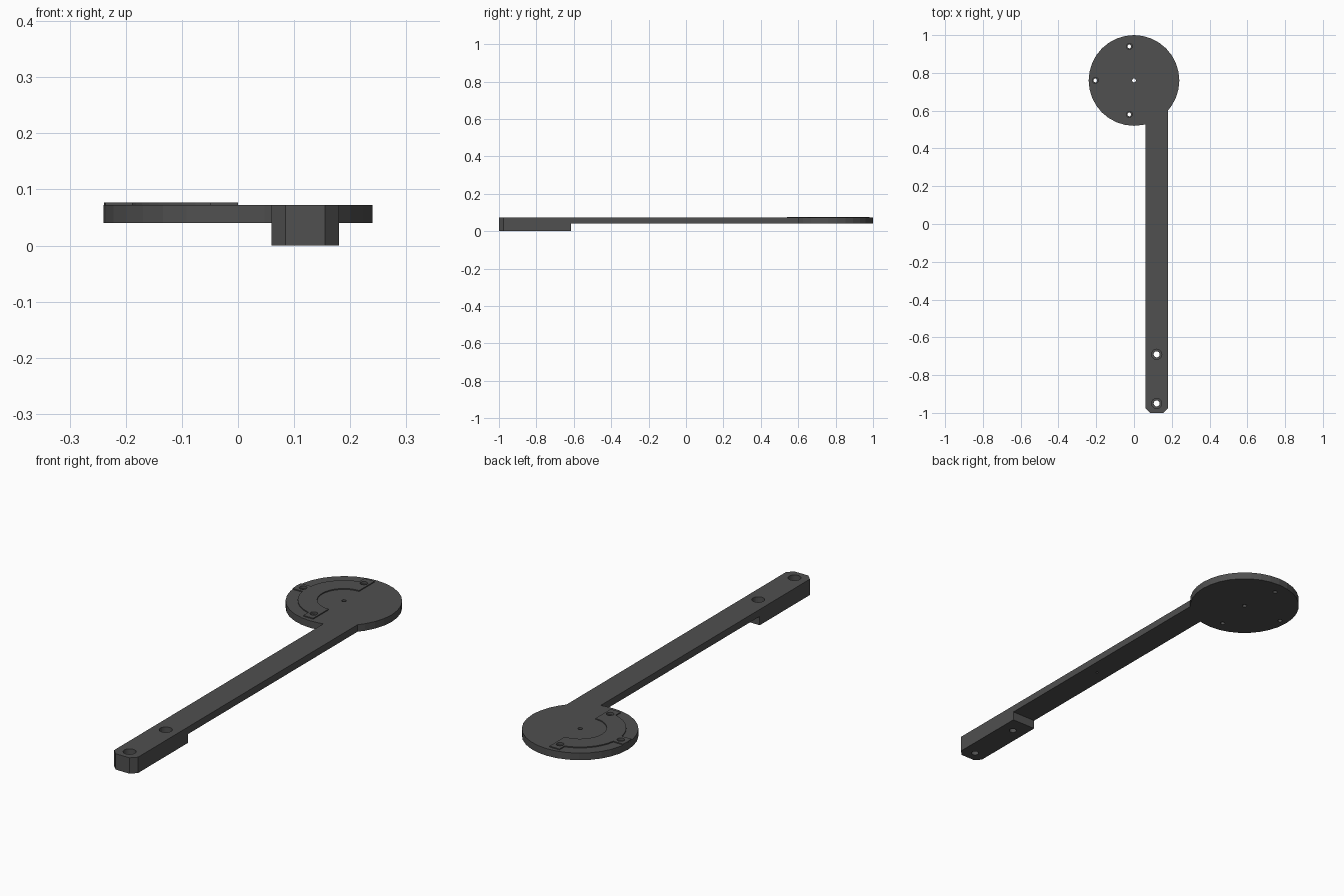
import bpy, bmesh
from math import sin, cos, radians, acos, asin, pi, degrees

if "Cube" in bpy.data.objects:
    bpy.data.objects.remove(bpy.data.objects["Cube"])

CX, CY, R = 0.0, 0.76, 0.24      # disc centre and radius
BASE, TOP, PAD = 0.04, 0.072, 0.0765


def arc(r, a0, a1, n):
    return [(r * cos(radians(a0 + (a1 - a0) * i / n)),
             r * sin(radians(a0 + (a1 - a0) * i / n))) for i in range(n + 1)]


def prism(name, pts, z0, z1, origin=(0, 0)):
    bm = bmesh.new()
    face = bm.faces.new([bm.verts.new((x + origin[0], y + origin[1], z0)) for x, y in pts])
    new = bmesh.ops.extrude_face_region(bm, geom=[face])["geom"]
    bmesh.ops.translate(bm, vec=(0, 0, z1 - z0),
                        verts=[v for v in new if isinstance(v, bmesh.types.BMVert)])
    bmesh.ops.recalc_face_normals(bm, faces=bm.faces)
    mesh = bpy.data.meshes.new(name)
    bm.to_mesh(mesh)
    bm.free()
    ob = bpy.data.objects.new(name, mesh)
    bpy.context.collection.objects.link(ob)
    return ob


def combine(target, tool, op):
    bpy.context.view_layer.objects.active = target
    mod = target.modifiers.new("combine", 'BOOLEAN')
    mod.operation, mod.object, mod.solver = op, tool, 'EXACT'
    bpy.ops.object.modifier_apply(modifier=mod.name)
    bpy.data.objects.remove(tool)


def drill(target, x, y, r, z0, z1, n=20):
    combine(target, prism("drill", arc(r, 0, 360 - 360 / n, n - 1), z0, z1, (x, y)), 'DIFFERENCE')


# Arm and disc in one outline, full height
X0, X1, C = 0.06, 0.18, 0.025
disc_arc = ([(X1, -(R * R - X1 * X1) ** 0.5)]
            + arc(R, -33.75, 281.25, 28)
            + [(X0, -(R * R - X0 * X0) ** 0.5)])
outline = [(x + CX, y + CY) for x, y in disc_arc]
outline += [(X0, -1 + C), (X0 + C, -1), (X1 - C, -1), (X1, -1 + C)]
body = prism("arm_with_disc", outline, 0, TOP)

# Underside relief leaves the thick mounting foot
relief = [(-1, -0.615), (1, -0.615), (1, 2), (-1, 2)]
combine(body, prism("relief", relief, -0.1, BASE), 'DIFFERENCE')

# Raised half ring with three screw tabs
RI, RO, T = 0.11, 0.19, 0.03
a_end = degrees(acos(-0.05 / RO))
a_side = 180 - degrees(asin(T / RO))
upper = [(0, RI), (0, 0.22), (-0.05, 0.22)] + arc(RO, a_end, a_side, 8) + [(-0.2365, T)]
lower = [(x, -y) for x, y in reversed(upper)]
inner = arc(RI, 270, 90, 16)[1:-1]
pad = prism("pad", upper + [(-0.239, 0)] + lower + inner, 0.06, PAD, (CX, CY))
combine(body, pad, 'UNION')

# Disc holes, countersunk at the tabs
drill(body, CX, CY, 0.01, -0.1, 0.2)
for x, y in [(-0.025, 0.18), (-0.205, 0), (-0.025, -0.18)]:
    drill(body, CX + x, CY + y, 0.01, -0.1, 0.2)
    drill(body, CX + x, CY + y, 0.016, TOP - 0.006, 0.2)

# Counterbored foot holes and small blind hole under the arm
for y in (-0.69, -0.95):
    drill(body, 0.12, y, 0.016, -0.1, 0.2)
    drill(body, 0.12, y, 0.027, 0.042, 0.2)
drill(body, 0.12, -0.11, 0.005, -0.1, BASE + 0.015, 12)

# Dark grey finish
mat = bpy.data.materials.new("dark_grey")
mat.diffuse_color = (0.08, 0.08, 0.08, 1)
mat.use_nodes = True
mat.node_tree.nodes["Principled BSDF"].inputs["Base Color"].default_value = mat.diffuse_color
body.data.materials.clear()
body.data.materials.append(mat)
